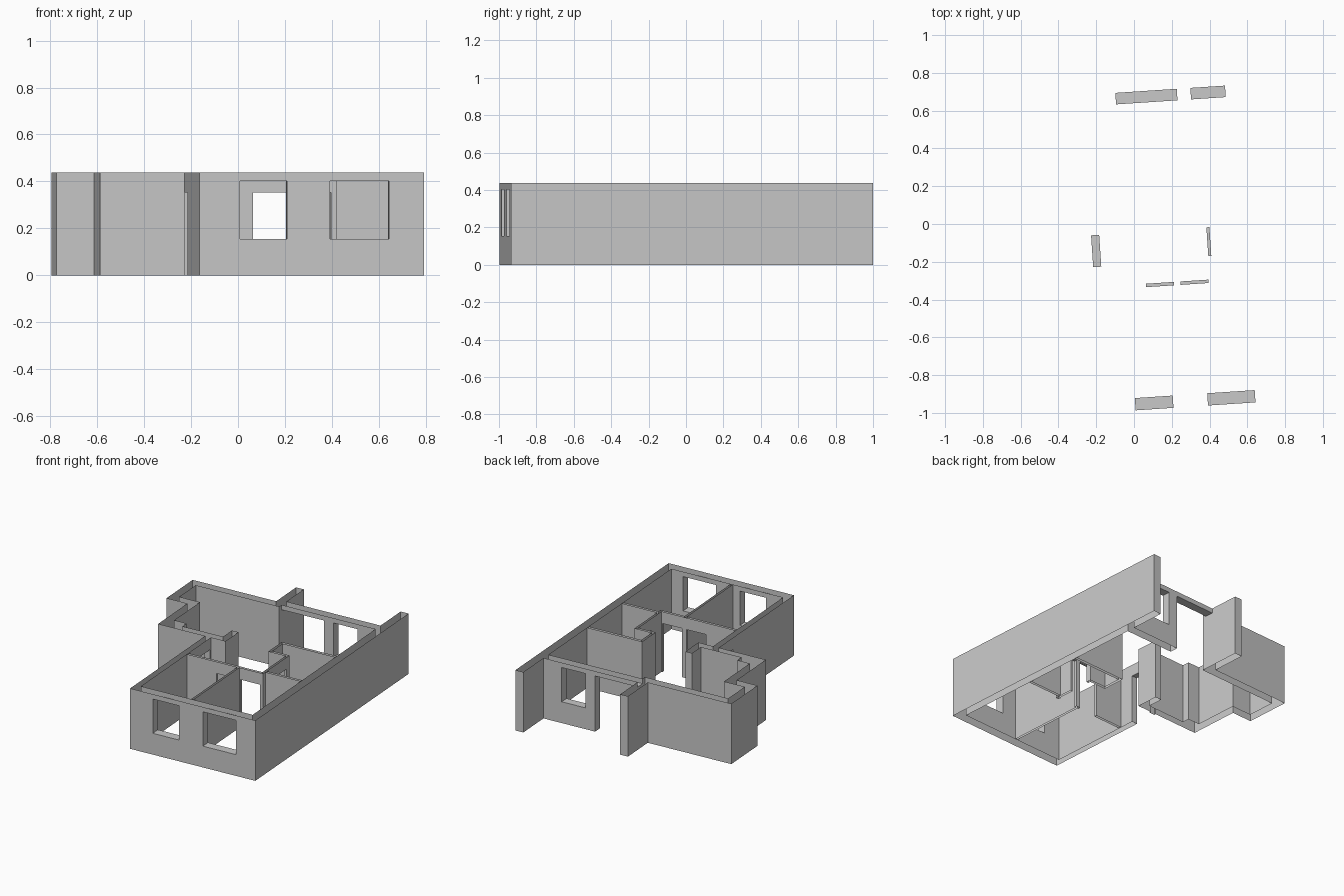
import bpy, bmesh, math
from mathutils import Matrix

cube = bpy.data.objects.get("Cube")
if cube:
    bpy.data.objects.remove(cube, do_unlink=True)

H = 0.437                     # wall height
DOOR, TALL = (-0.1, 0.352), (-0.1, 0.402)
WINDOW = (0.154, 0.402)
PLACE = Matrix.Translation((-0.165, -0.998, 0)) @ Matrix.Rotation(math.radians(3.8), 4, "Z")

plaster = bpy.data.materials.new("grey plaster")
plaster.use_nodes = True
plaster.diffuse_color = (0.58, 0.58, 0.58, 1)
plaster.node_tree.nodes["Principled BSDF"].inputs["Base Color"].default_value = (0.58, 0.58, 0.58, 1)


def box(name, u0, u1, v0, v1, z0=0.0, z1=H):
    """Block given by its plan rectangle and height range."""
    bm = bmesh.new()
    bmesh.ops.create_cube(bm, size=1)
    for v in bm.verts:
        v.co = (u1 if v.co.x > 0 else u0, v1 if v.co.y > 0 else v0, z1 if v.co.z > 0 else z0)
    mesh = bpy.data.meshes.new(name)
    bm.to_mesh(mesh)
    bm.free()
    obj = bpy.data.objects.new(name, mesh)
    bpy.context.collection.objects.link(obj)
    return obj


def build(name, walls, openings):
    """Join wall blocks, cut the openings, leave top and bottom open."""
    body = box(name, *walls[0])
    tools = [(box("wall_block", *w), "UNION") for w in walls[1:]]
    tools += [(box("opening_cutter", *o[0], *o[1]), "DIFFERENCE") for o in openings]
    for tool, operation in tools:
        tool.hide_render = True
        mod = body.modifiers.new(operation.lower(), "BOOLEAN")
        mod.operation, mod.solver, mod.object = operation, "EXACT", tool
    bpy.context.view_layer.update()
    graph = bpy.context.evaluated_depsgraph_get()
    mesh = bpy.data.meshes.new_from_object(body.evaluated_get(graph))
    body.modifiers.clear()
    body.data = mesh
    for tool, _ in tools:
        bpy.data.objects.remove(tool, do_unlink=True)

    bm = bmesh.new()
    bm.from_mesh(mesh)
    caps = [f for f in bm.faces if all(v.co.z < 0.001 for v in f.verts)
            or all(v.co.z > H - 0.001 for v in f.verts)]
    bmesh.ops.delete(bm, geom=caps, context="FACES")
    bmesh.ops.dissolve_limit(bm, angle_limit=0.01, verts=bm.verts, edges=bm.edges)
    bm.transform(PLACE)
    bm.to_mesh(mesh)
    bm.free()
    mesh.materials.clear()
    mesh.materials.append(plaster)


# Outer shell: plan rectangles (u0, u1, v0, v1)
build("outer_walls", [
    (0, 0.960, 0, 0.065),              # front wall
    (0.900, 0.960, 0, 1.939),          # long side wall
    (0.119, 0.960, 1.623, 1.684),      # back wall with openings
    (-0.521, 0.178, 1.593, 1.653),     # back wall, set forward
    (-0.521, -0.461, 1.322, 1.653),    # rear side wall
    (-0.521, -0.301, 1.322, 1.382),    # notch wall
    (-0.361, -0.301, 0.952, 1.382),    # middle side wall
    (-0.361, 0.156, 0.952, 1.002),     # recessed front wall
    (-0.310, -0.205, 0.990, 1.055),    # corner pillar
    (0, 0.043, 0, 1.002),              # front side wall
    (0.106, 0.156, 0.952, 1.115),      # hall stub
    (0.119, 0.178, 1.593, 1.905),      # terrace divider
], [
    ((0.174, 0.375, -0.1, 0.1), WINDOW),
    ((0.558, 0.810, -0.1, 0.1), WINDOW),
    ((0.576, 0.760, 1.5, 1.8), WINDOW),
    ((0.178, 0.504, 1.5, 1.8), TALL),      # terrace door
    ((-0.1, 0.08, 0.771, 0.94), DOOR),     # entrance
])

# Thin inner walls
build("partitions", [
    (0.043, 0.628, 0.647, 0.665),      # cross wall
    (0.612, 0.900, 0.675, 0.693),      # bathroom front
    (0.429, 0.445, 0.065, 0.66),       # between front rooms
    (0.612, 0.628, 0.65, 0.98),        # bathroom door wall
    (0.478, 0.628, 0.962, 0.98),       # bathroom step
    (0.478, 0.496, 0.962, 1.132),      # bathroom side
    (0.478, 0.900, 1.112, 1.132),      # bathroom back
], [
    ((0.272, 0.421, 0.6, 0.7), DOOR),
    ((0.455, 0.605, 0.6, 0.7), DOOR),
    ((0.58, 0.66, 0.790, 0.942), DOOR),
])
